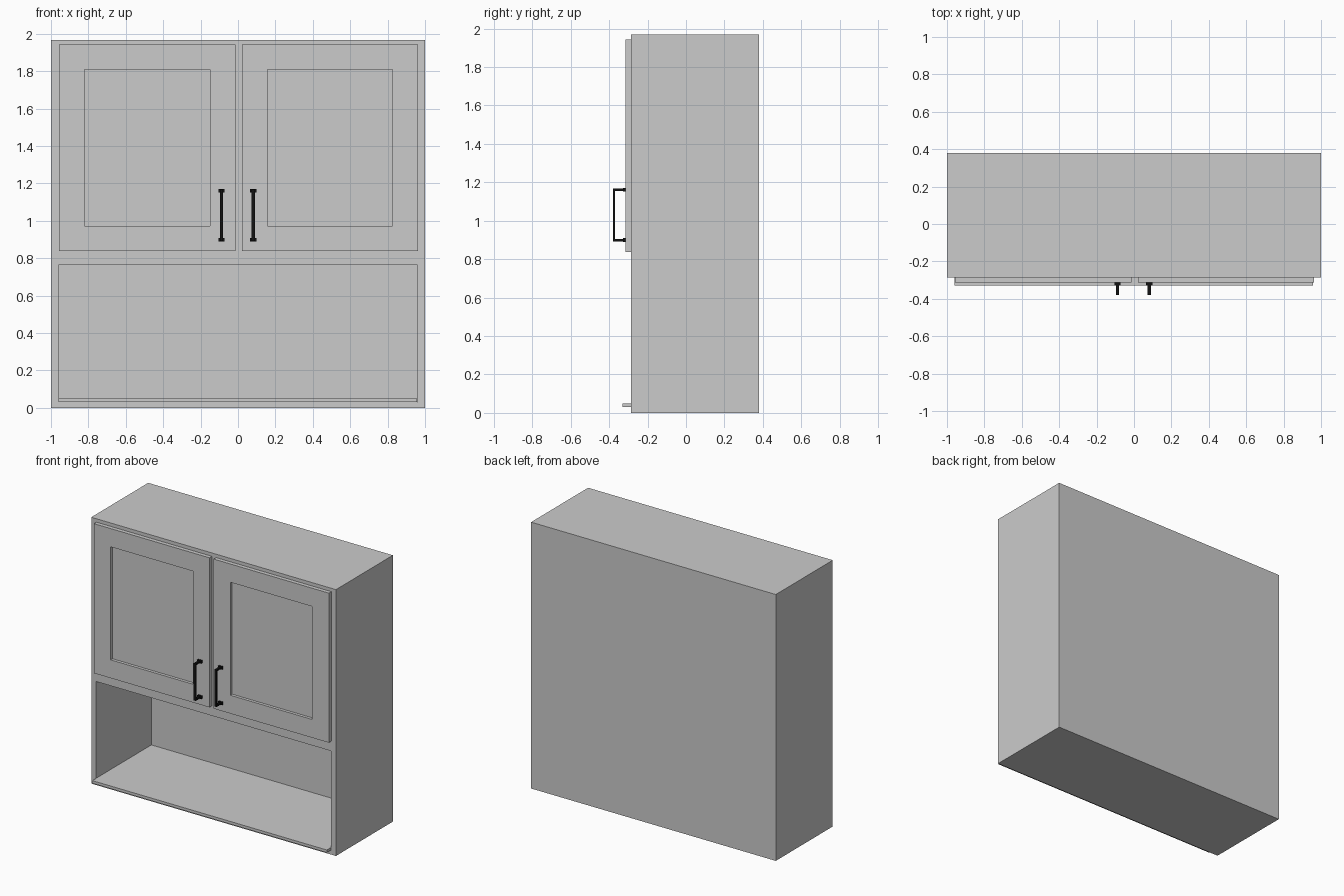
import bpy, bmesh

if "Cube" in bpy.data.objects:
    bpy.data.objects.remove(bpy.data.objects["Cube"])

black = bpy.data.materials.new("black_metal")
black.diffuse_color = (0.006, 0.006, 0.006, 1)
black.use_nodes = True
black.node_tree.nodes["Principled BSDF"].inputs["Base Color"].default_value = black.diffuse_color


def boxes(name, spans, mat=None):
    """One object made of boxes given as (x0, x1, y0, y1, z0, z1)."""
    bm = bmesh.new()
    for x0, x1, y0, y1, z0, z1 in spans:
        for v in bmesh.ops.create_cube(bm, size=1)["verts"]:
            v.co = (x1 if v.co.x > 0 else x0,
                    y1 if v.co.y > 0 else y0,
                    z1 if v.co.z > 0 else z0)
    me = bpy.data.meshes.new(name)
    bm.to_mesh(me)
    bm.free()
    ob = bpy.data.objects.new(name, me)
    bpy.context.collection.objects.link(ob)
    if mat:
        me.materials.append(mat)
    return ob


def carve(ob, span):
    """Cut a box-shaped recess out of an object."""
    cutter = boxes("cutter", [span])
    cutter.hide_render = True
    mod = ob.modifiers.new("recess", 'BOOLEAN')
    mod.operation = 'DIFFERENCE'
    mod.solver = 'EXACT'
    mod.object = cutter
    bpy.context.view_layer.objects.active = ob
    bpy.ops.object.modifier_apply(modifier=mod.name)
    bpy.data.objects.remove(cutter)


FRONT, BACK = -0.285, 0.38      # cabinet body depth
DOOR = -0.314                   # door face
PANEL = -0.292                  # recessed door panel face
Z0, Z1 = 0.838, 1.943           # door height
P0, P1 = 0.973, 1.808           # panel height

# Cabinet body with the open niche below the doors
body = boxes("cabinet_body", [(-1, 1, FRONT, BACK, 0, 1.968)])
carve(body, (-0.96, 0.96, FRONT - 0.1, 0.36, 0.03, 0.765))

# Niche floor board, projecting slightly at the front
boxes("niche_shelf", [(-0.96, 0.957, -0.33, 0.36, 0.03, 0.05)])

# Left door
left = boxes("left_door", [(-0.957, -0.014, DOOR, FRONT, Z0, Z1)])
carve(left, (-0.822, -0.149, DOOR - 0.1, PANEL, P0, P1))

# Right door, with a separate inner stile
right = boxes("right_door", [(0.157, 0.962, DOOR, FRONT, Z0, Z1)])
carve(right, (0.1, 0.825, DOOR - 0.1, PANEL, P0, P1))
boxes("right_door_stile", [(0.021, 0.157, DOOR, FRONT, Z0, Z1)])

# Bar handles: upright grip, two posts, two mounting feet
for name, cx in (("left_handle", -0.088), ("right_handle", 0.082)):
    spans = [(cx - 0.009, cx + 0.009, -0.38, -0.369, 0.893, 1.167)]
    for cz in (0.899, 1.161):
        spans.append((cx - 0.009, cx + 0.009, -0.369, -0.328, cz - 0.006, cz + 0.006))
        spans.append((cx - 0.017, cx + 0.017, -0.328, DOOR, cz - 0.01, cz + 0.01))
    boxes(name, spans, black)
